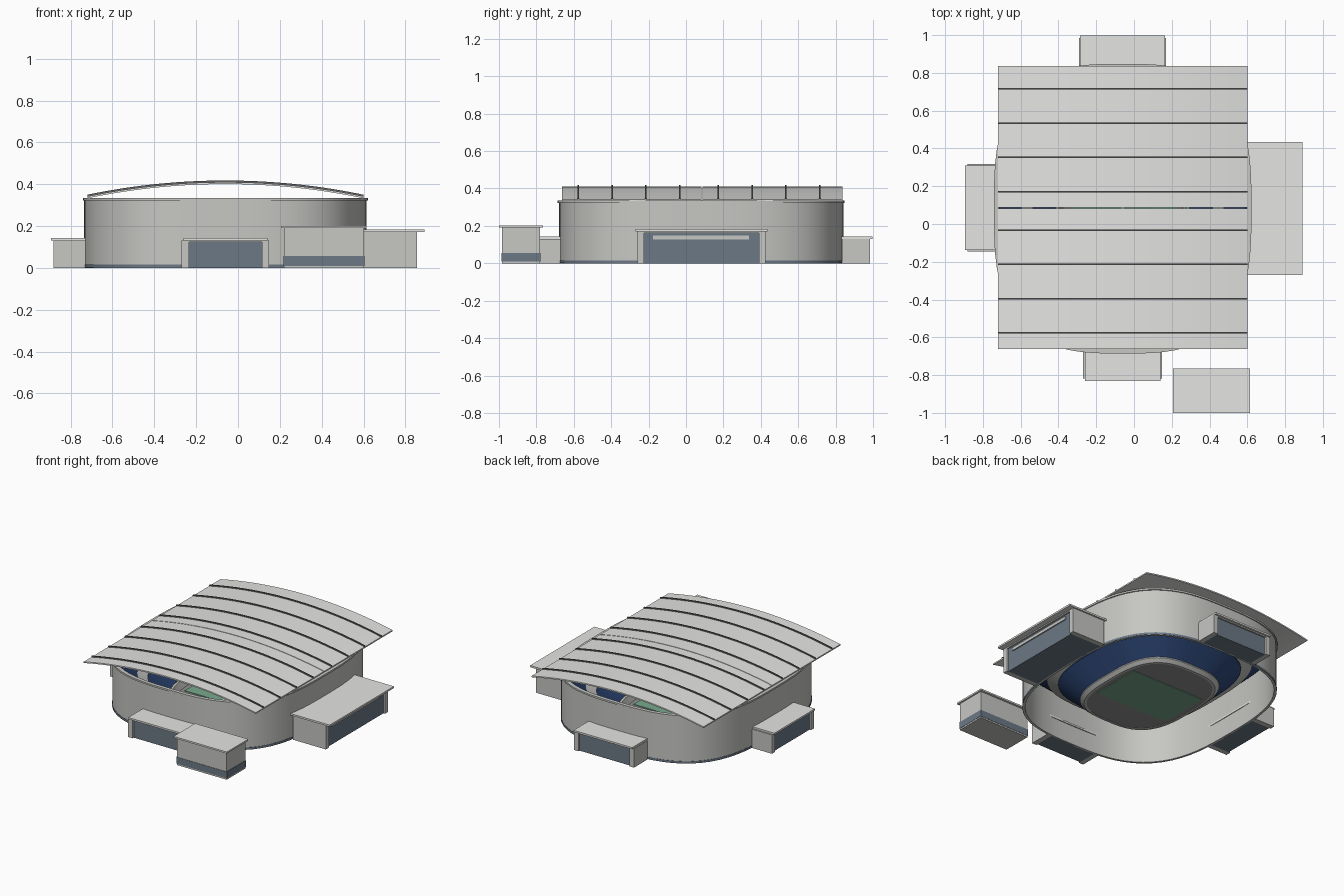
import bpy, bmesh, math
from mathutils import Matrix, Vector

if "Cube" in bpy.data.objects:
    bpy.data.objects.remove(bpy.data.objects["Cube"])

CX, CY = -0.06, 0.081          # centre of the hall


def material(name, rgb):
    m = bpy.data.materials.new(name)
    m.diffuse_color = (*rgb, 1)
    m.use_nodes = True
    m.node_tree.nodes["Principled BSDF"].inputs["Base Color"].default_value = m.diffuse_color
    return m


GREY = material("wall_grey", (0.57, 0.57, 0.55))
ROOF = material("roof_light_grey", (0.78, 0.78, 0.765))
GLASS = material("blue_grey_glass", (0.15, 0.19, 0.24))
BLUE = material("seat_blue", (0.027, 0.065, 0.19))
FLOOR = material("floor_grey", (0.28, 0.28, 0.28))
GREEN = material("court_green", (0.19, 0.40, 0.27))
DARK = material("dark_grey", (0.13, 0.13, 0.13))


def finish(name, bm, mats, smooth=True):
    bmesh.ops.recalc_face_normals(bm, faces=bm.faces)
    me = bpy.data.meshes.new(name)
    bm.to_mesh(me)
    bm.free()
    for m in mats:
        me.materials.append(m)
    ob = bpy.data.objects.new(name, me)
    bpy.context.collection.objects.link(ob)
    if smooth:
        bpy.ops.object.select_all(action='DESELECT')
        ob.select_set(True)
        bpy.context.view_layer.objects.active = ob
        bpy.ops.object.shade_smooth_by_angle(angle=math.radians(30))
    return ob


def outline(d, z, seg=80):
    """Superellipse following the hall plan, moved inwards by d."""
    pts = []
    for i in range(seg):
        t = 2 * math.pi * i / seg
        c, s = math.cos(t), math.sin(t)
        k = (abs(c) ** 3 + abs(s) ** 3) ** (-1 / 3)
        pts.append((CX + (0.675 - d) * k * c, CY + (0.76 - d) * k * s, z))
    return pts


def ring(name, profile, mat):
    """Sweep a closed (inset, height) profile around the hall plan."""
    bm = bmesh.new()
    loops = [[bm.verts.new(p) for p in outline(d, z)] for d, z in profile]
    for a, b in zip(loops, loops[1:] + loops[:1]):
        n = len(a)
        for i in range(n):
            j = (i + 1) % n
            bm.faces.new((a[i], a[j], b[j], b[i]))
    return finish(name, bm, [mat])


def box(name, x, y, z, mat, frame=Matrix()):
    bm = bmesh.new()
    bmesh.ops.create_cube(bm, size=1)
    for v in bm.verts:
        v.co = frame @ Vector([lo + (hi - lo) * (c + 0.5)
                               for c, (lo, hi) in zip(v.co, (x, y, z))])
    return finish(name, bm, [mat], False)


# outer wall with a thin plinth skin and a projecting rim
ring("plinth", [(-0.002, 0.001), (-0.002, 0.016), (0.002, 0.016), (0.002, 0.001)], GLASS)
ring("outer_wall", [(0, 0), (0, 0.326), (0.014, 0.326), (0.014, 0)], GREY)
ring("wall_rim", [(-0.007, 0.323), (-0.007, 0.335), (0.018, 0.335), (0.018, 0.323)], GREY)

# seating bowl
ring("upper_seats", [(0.016, 0.325), (0.14, 0.215), (0.14, 0.203), (0.016, 0.313)], BLUE)
ring("concourse", [(0.135, 0.215), (0.2, 0.185), (0.2, 0.165), (0.135, 0.195)], GREY)
ring("lower_seats", [(0.2, 0.17), (0.327, 0.055), (0.327, 0.043), (0.2, 0.158)], BLUE)
ring("barrier", [(0.322, 0.068), (0.337, 0.068), (0.36, 0.02), (0.345, 0.02), (0.322, 0.04)], GREY)

# arena floor, court and its centre line
bm = bmesh.new()
bm.faces.new([bm.verts.new(p) for p in outline(0.355, 0.024)])
finish("arena_floor", bm, [FLOOR], False)
box("court", (CX - 0.28, CX + 0.28), (CY - 0.18, CY + 0.18), (0.02, 0.028), GREEN)
box("court_centre_line", (CX - 0.006, CX + 0.006), (CY - 0.18, CY + 0.18), (0.0275, 0.0295), ROOF)


# arched roof
def arch(name, y0, y1, low, high, mat, half=0.66, seg=32):
    edge, sag = 0.342, 0.068
    rad = (half ** 2 + sag ** 2) / (2 * sag)
    bm = bmesh.new()
    rows = []
    for i in range(seg + 1):
        x = half * (2 * i / seg - 1)
        z = edge + sag - rad + math.sqrt(rad * rad - x * x)
        rows.append([bm.verts.new((CX + x, y, z + o)) for y, o in
                     ((y0, low), (y1, low), (y1, high), (y0, high))])
    for a, b in zip(rows, rows[1:]):
        for k in range(4):
            m = (k + 1) % 4
            bm.faces.new((a[k], a[m], b[m], b[k]))
    bm.faces.new(rows[0])
    bm.faces.new(rows[-1])
    return finish(name, bm, [mat])


arch("roof_front", -0.663, 0.083, -0.009, 0, ROOF)
arch("roof_back", 0.088, 0.837, -0.009, 0, ROOF)
for i, start in enumerate((-0.576, 0.172)):
    for k in range(4):
        y = start + 0.181 * k
        arch(f"roof_rib_{i * 4 + k}", y - 0.004, y + 0.004, -0.004, 0.008, DARK)


# entrance blocks, built facing -y and then turned
def entrance(name, cx, cy, turn, half, depth, height, slab_half, overhang=0.013):
    fr = Matrix.Translation((cx, cy, 0)) @ Matrix.Rotation(math.radians(turn), 4, 'Z')
    wall = 0.034
    for side, x in (("left", (-half, wall - half)), ("right", (half - wall, half))):
        box(f"{name}_{side}_wall", x, (-depth, 0), (0, height - 0.012), GREY, fr)
    box(f"{name}_lintel", (wall - half, half - wall), (-depth + 0.001, 0),
        (height - 0.02, height - 0.012), GREY, fr)
    box(f"{name}_glass", (wall - half, half - wall), (-depth + 0.012, 0),
        (0, height - 0.02), GLASS, fr)
    box(f"{name}_roof", (-slab_half, slab_half), (-depth - overhang, 0.014),
        (height - 0.012, height), ROOF, fr)
    return fr


entrance("front_entrance", CX, -0.672, 0, 0.209, 0.147, 0.143, 0.2)
entrance("back_entrance", CX, 0.835, 180, 0.23, 0.15, 0.143, 0.225)
entrance("left_entrance", -0.73, 0.086, -90, 0.232, 0.152, 0.143, 0.223)
fr = entrance("right_entrance", 0.602, 0.083, 90, 0.341, 0.253, 0.183, 0.352, 0.037)
# plain light panel over the right glazing
box("right_panel", (-0.26, 0.255), (-0.249, -0.241), (0.128, 0.149), GREY, fr)

# detached pavilion with a low glass band
box("pavilion_body", (0.22, 0.603), (-0.985, -0.78), (0, 0.19), GREY)
box("pavilion_glass_band", (0.218, 0.605), (-0.987, -0.778), (0.01, 0.056), GLASS)
box("pavilion_roof", (0.206, 0.614), (-1.0, -0.765), (0.19, 0.201), ROOF)
